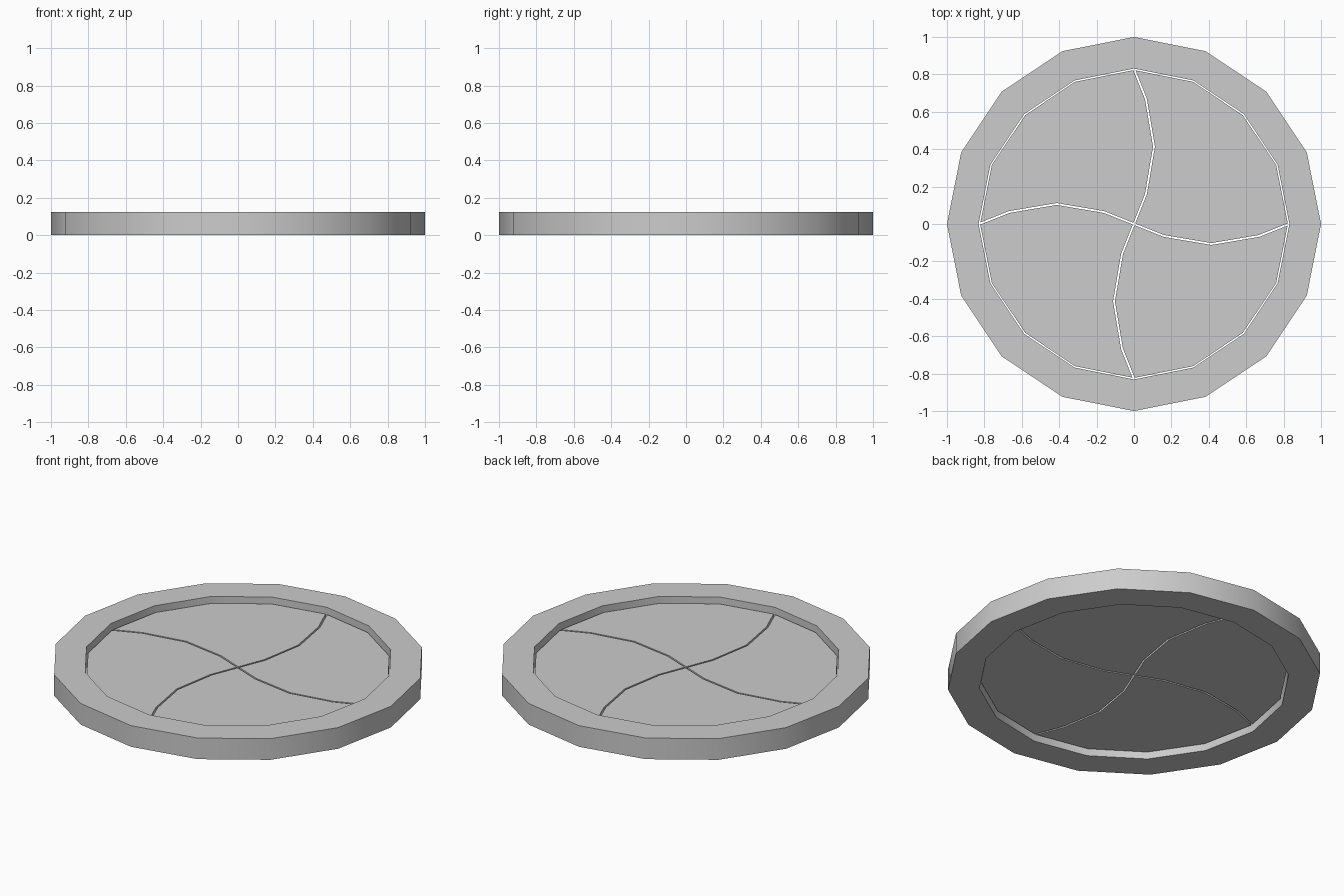
import bpy, bmesh, math
from mathutils import Matrix

cube = bpy.data.objects.get("Cube")
if cube:
    bpy.data.objects.remove(cube, do_unlink=True)

SIDES = 16
HEIGHT = 0.125
RIM_INNER = 0.831
PANEL_R = 0.828          # panel radius before the gap is cut
PANEL_Z = (0.038, 0.088)
HALF_GAP = 0.005

grey = bpy.data.materials.new("plain_grey")
grey.use_nodes = True
colour = (0.604, 0.604, 0.604, 1.0)
grey.diffuse_color = colour
grey.node_tree.nodes["Principled BSDF"].inputs["Base Color"].default_value = colour


def finish(bm, name):
    bmesh.ops.recalc_face_normals(bm, faces=bm.faces[:])
    mesh = bpy.data.meshes.new(name)
    bm.to_mesh(mesh)
    bm.free()
    mesh.materials.append(grey)
    obj = bpy.data.objects.new(name, mesh)
    bpy.context.collection.objects.link(obj)
    bpy.ops.object.select_all(action='DESELECT')
    obj.select_set(True)
    bpy.context.view_layer.objects.active = obj
    bpy.ops.object.shade_smooth_by_angle(angle=math.radians(30))
    return obj


def polar(r, i):
    a = 2 * math.pi * i / SIDES
    return r * math.cos(a), r * math.sin(a)


# Outer rim: rectangular section swept round 16 sides
bm = bmesh.new()
section = [(1.0, 0), (1.0, HEIGHT), (RIM_INNER, HEIGHT), (RIM_INNER, 0)]
rings = [[bm.verts.new((*polar(r, i), z)) for r, z in section] for i in range(SIDES)]
for i in range(SIDES):
    a, b = rings[i], rings[(i + 1) % SIDES]
    for j in range(4):
        k = (j + 1) % 4
        bm.faces.new((a[j], b[j], b[k], a[k]))
finish(bm, "outer_rim")

# Curved seam from the centre towards +x, and the same seam turned to +y
seam = [(0, 0), (0.16, -0.064), (0.414, -0.107), (0.668, -0.064)]
seam_y = [(-y, x) for x, y in seam]
outline = seam + [polar(PANEL_R, i) for i in range(SIDES // 4 + 1)] + seam_y[:0:-1]

# Four swirling panels, shrunk slightly to leave open seams
for n, name in enumerate(("back_left", "back_right", "front_right", "front_left")):
    bm = bmesh.new()
    face = bm.faces.new([bm.verts.new((x, y, PANEL_Z[0])) for x, y in outline])
    bm.normal_update()
    border = bmesh.ops.inset_region(bm, faces=[face], thickness=HALF_GAP,
                                    use_boundary=True, use_even_offset=True)
    bmesh.ops.delete(bm, geom=border["faces"], context='FACES')
    top = bmesh.ops.extrude_face_region(bm, geom=bm.faces[:], use_keep_orig=True)
    verts = [g for g in top["geom"] if isinstance(g, bmesh.types.BMVert)]
    bmesh.ops.translate(bm, verts=verts, vec=(0, 0, PANEL_Z[1] - PANEL_Z[0]))
    bm.transform(Matrix.Rotation(n * math.pi / 2, 4, 'Z'))
    finish(bm, name + "_panel")
